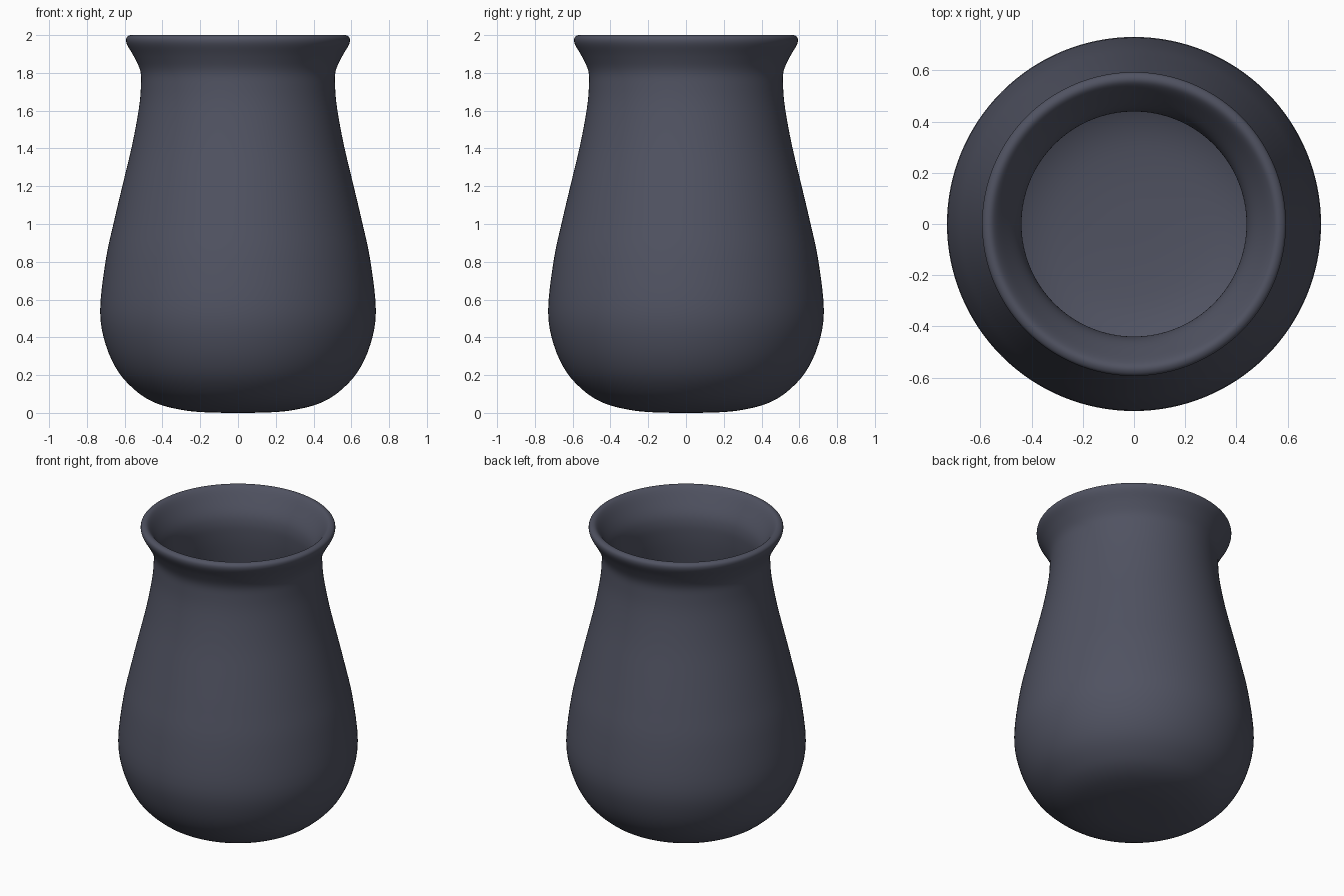
import bpy, bmesh, math
from mathutils import Vector

if "Cube" in bpy.data.objects:
    bpy.data.objects.remove(bpy.data.objects["Cube"])

# Profile control points (radius, height): outside from base to lip, then inside down to the floor
outer = [(0.0, 0.0), (0.19, 0.004), (0.31, 0.018), (0.43, 0.05), (0.53, 0.108), (0.63, 0.212),
         (0.70, 0.36), (0.73, 0.54), (0.70, 0.81), (0.655, 1.02), (0.61, 1.21), (0.56, 1.42),
         (0.525, 1.61), (0.514, 1.73), (0.517, 1.81), (0.55, 1.885), (0.585, 1.945),
         (0.593, 1.975), (0.585, 1.993), (0.563, 2.0)]
inner = [(0.54, 1.985), (0.505, 1.935), (0.46, 1.86), (0.442, 1.80), (0.44, 1.73), (0.452, 1.61),
         (0.488, 1.41), (0.54, 1.2), (0.585, 1.0), (0.63, 0.79), (0.657, 0.54), (0.63, 0.38),
         (0.57, 0.25), (0.48, 0.155), (0.36, 0.098), (0.2, 0.075), (0.0, 0.07)]


def smooth(points, steps=4):
    """Catmull-Rom curve through the points."""
    p = [Vector(q) for q in points]
    mirror = lambda v: Vector((-v.x, v.y))
    p = [mirror(p[1])] + p + [mirror(p[-2])]
    out = []
    for a, b, c, d in zip(p, p[1:], p[2:], p[3:]):
        for i in range(steps):
            t = i / steps
            out.append(0.5 * (2 * b + (c - a) * t + (2 * a - 5 * b + 4 * c - d) * t * t
                              + (3 * b - a - 3 * c + d) * t ** 3))
    return out + [p[-2]]


# Vase body: the profile turned around the z axis
bm = bmesh.new()
verts = [bm.verts.new((max(q.x, 0), 0, max(q.y, 0))) for q in smooth(outer + inner)]
edges = [bm.edges.new(pair) for pair in zip(verts, verts[1:])]
bmesh.ops.spin(bm, geom=verts + edges, cent=(0, 0, 0), axis=(0, 0, 1),
               angle=math.tau, steps=128, use_merge=False)
bmesh.ops.remove_doubles(bm, verts=bm.verts, dist=1e-4)
bmesh.ops.recalc_face_normals(bm, faces=bm.faces)
for f in bm.faces:
    f.smooth = True
mesh = bpy.data.meshes.new("vase")
bm.to_mesh(mesh)
bm.free()
vase = bpy.data.objects.new("vase", mesh)
bpy.context.collection.objects.link(vase)

# Dark slate glaze
glaze = bpy.data.materials.new("slate_glaze")
glaze.diffuse_color = (0.08, 0.085, 0.12, 1)
glaze.use_nodes = True
glaze.node_tree.nodes["Principled BSDF"].inputs["Base Color"].default_value = glaze.diffuse_color
mesh.materials.append(glaze)
